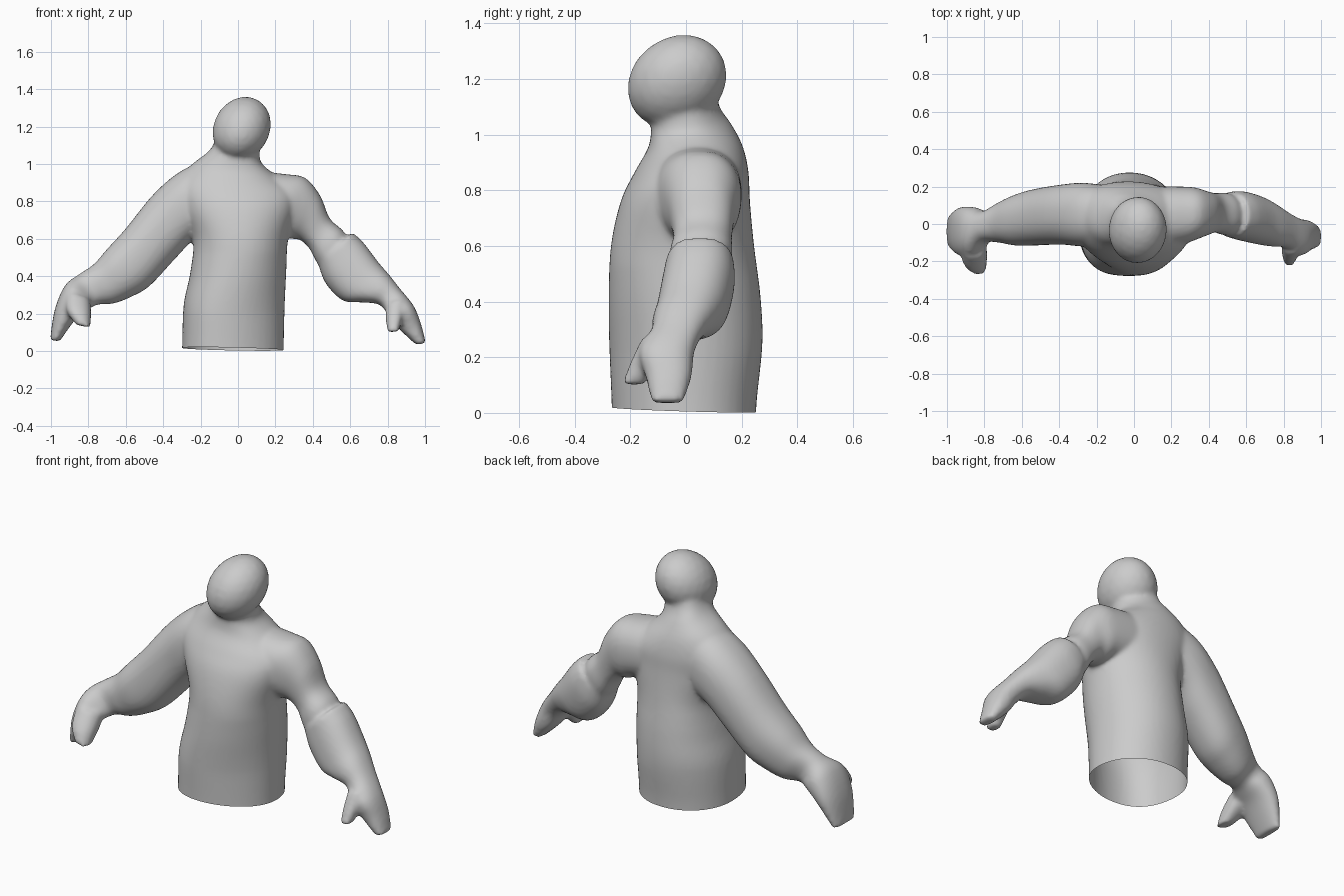
import bpy, bmesh, math
from mathutils import Vector

grey = bpy.data.materials.new("plain grey")
grey.diffuse_color = (0.6, 0.6, 0.6, 1)
SIDES, STEPS = 48, 5
parts = []


def spline(a, b, c, d, t):
    return 0.5 * (2 * b + (c - a) * t + (2 * a - 5 * b + 4 * c - d) * t * t
                  + (3 * b - a - 3 * c + d) * t ** 3)


def loft(name, sections, power=2.3, skew=0.0):
    """Closed tube; each section is (x1, z1, x2, z2, ymin, ymax)."""
    s = [sections[0]] + sections + [sections[-1]]
    rows = []
    for i in range(1, len(s) - 2):
        for k in range(STEPS):
            rows.append([spline(*p, k / STEPS) for p in zip(*s[i - 1:i + 3])])
    rows.append(sections[-1])
    bm = bmesh.new()
    rings = []
    for x1, z1, x2, z2, y0, y1 in rows:
        mid = Vector(((x1 + x2) / 2, (y0 + y1) / 2, (z1 + z2) / 2))
        u, v = Vector((x1 - x2, 0, z1 - z2)) / 2, Vector((0, y1 - y0, 0)) / 2
        low = max(0, min(1, 1.6 - 3 * mid.z))
        ring = []
        for j in range(SIDES):
            a = 2 * math.pi * j / SIDES
            c, d = math.cos(a), math.sin(a)
            p = (mid + u * math.copysign(abs(c) ** (2 / power), c)
                 + v * math.copysign(abs(d) ** (2 / power), d))
            # belly leans to -x near the waist, back leans to -x higher up
            p.x -= skew * d * d * (low if d < 0 else 0.6 * (1 - low))
            ring.append(bm.verts.new(p))
        rings.append(ring)
    for a, b in zip(rings, rings[1:]):
        for j in range(SIDES):
            k = (j + 1) % SIDES
            bm.faces.new((a[j], a[k], b[k], b[j]))
    bm.faces.new(rings[0])
    bm.faces.new(rings[-1])
    finish(name, bm)


def ball(name, centre, radii):
    bm = bmesh.new()
    bmesh.ops.create_icosphere(bm, subdivisions=3, radius=1)
    for v in bm.verts:
        v.co = Vector(centre) + Vector([a * b for a, b in zip(v.co, radii)])
        lean = v.co.z - centre[2]
        v.co += Vector((0.12, 0.15, 0)) * lean
    finish(name, bm)


def finish(name, bm):
    bmesh.ops.recalc_face_normals(bm, faces=bm.faces)
    me = bpy.data.meshes.new(name)
    bm.to_mesh(me)
    bm.free()
    ob = bpy.data.objects.new(name, me)
    bpy.context.collection.objects.link(ob)
    parts.append(ob)


# Torso rising into the neck
loft("torso", [
    (-0.30, -0.06, 0.245, -0.06, -0.265, 0.25),
    (-0.298, 0.05, 0.245, 0.05, -0.268, 0.255),
    (-0.29, 0.25, 0.25, 0.25, -0.276, 0.275),
    (-0.255, 0.42, 0.258, 0.42, -0.278, 0.268),
    (-0.24, 0.60, 0.268, 0.60, -0.27, 0.245),
    (-0.30, 0.76, 0.31, 0.76, -0.235, 0.23),
    (-0.33, 0.88, 0.31, 0.85, -0.185, 0.225),
    (-0.26, 0.985, 0.22, 0.925, -0.135, 0.205),
    (-0.16, 1.065, 0.13, 1.00, -0.125, 0.165),
    (-0.125, 1.12, 0.115, 1.06, -0.13, 0.125),
    (-0.11, 1.18, 0.12, 1.16, -0.12, 0.10)], 2.1, 0.05)

# Head
ball("head", (0.02, -0.032, 1.19), (0.155, 0.177, 0.17))

# Arm on the -x side, with hand and thumb
loft("right_arm", [
    (-0.12, 1.04, -0.12, 0.64, -0.11, 0.20),
    (-0.30, 0.965, -0.23, 0.60, -0.12, 0.22),
    (-0.45, 0.84, -0.33, 0.50, -0.11, 0.21),
    (-0.60, 0.655, -0.47, 0.35, -0.115, 0.185),
    (-0.70, 0.545, -0.56, 0.295, -0.115, 0.155),
    (-0.77, 0.465, -0.66, 0.255, -0.10, 0.115),
    (-0.85, 0.41, -0.74, 0.25, -0.10, 0.07),
    (-0.925, 0.35, -0.79, 0.23, -0.17, 0.09),
    (-0.98, 0.22, -0.86, 0.18, -0.17, 0.09),
    (-1.005, 0.06, -0.955, 0.05, -0.13, 0.05)])
loft("right_thumb", [
    (-0.92, 0.32, -0.79, 0.28, -0.18, -0.03),
    (-0.92, 0.22, -0.785, 0.20, -0.25, -0.09),
    (-0.865, 0.14, -0.79, 0.125, -0.275, -0.18)])

# Arm on the +x side, with a sharp fold at the elbow
loft("left_upper_arm", [
    (0.10, 0.96, 0.10, 0.64, -0.12, 0.20),
    (0.26, 0.945, 0.24, 0.62, -0.11, 0.20),
    (0.36, 0.925, 0.29, 0.60, -0.085, 0.195),
    (0.44, 0.83, 0.33, 0.595, -0.06, 0.175),
    (0.49, 0.71, 0.38, 0.55, -0.045, 0.165),
    (0.56, 0.645, 0.43, 0.46, -0.06, 0.165),
    (0.60, 0.58, 0.49, 0.40, -0.03, 0.13)])
loft("left_forearm", [
    (0.61, 0.635, 0.43, 0.46, -0.07, 0.17),
    (0.67, 0.58, 0.47, 0.36, -0.085, 0.175),
    (0.75, 0.475, 0.56, 0.27, -0.105, 0.15),
    (0.81, 0.405, 0.66, 0.26, -0.12, 0.11),
    (0.865, 0.335, 0.75, 0.25, -0.125, 0.065),
    (0.94, 0.24, 0.80, 0.20, -0.17, 0.03),
    (0.98, 0.14, 0.86, 0.12, -0.145, 0.02),
    (1.005, 0.04, 0.95, 0.035, -0.125, -0.01)])
loft("left_thumb", [
    (0.89, 0.28, 0.79, 0.25, -0.16, -0.04),
    (0.88, 0.19, 0.79, 0.17, -0.20, -0.09),
    (0.86, 0.105, 0.80, 0.10, -0.23, -0.15)])

# Fuse the parts into one skin and soften the joins
bpy.ops.object.select_all(action='DESELECT')
for ob in parts:
    ob.select_set(True)
body = parts[0]
bpy.context.view_layer.objects.active = body
bpy.ops.object.join()
body.name = "upper_body"
remesh = body.modifiers.new("fuse", 'REMESH')
remesh.mode = 'VOXEL'
remesh.voxel_size = 0.012
soften = body.modifiers.new("soften", 'SMOOTH')
soften.iterations = 8
for m in ("fuse", "soften"):
    bpy.ops.object.modifier_apply(modifier=m)

# Cut the waist open along a slightly tilted plane
bm = bmesh.new()
bm.from_mesh(body.data)
bmesh.ops.bisect_plane(bm, geom=bm.verts[:] + bm.edges[:] + bm.faces[:],
                       plane_co=(0, 0, 0.01), plane_no=(-0.02, -0.03, -1),
                       clear_outer=True)
bm.to_mesh(body.data)
bm.free()
body.data.materials.clear()
body.data.materials.append(grey)
bpy.ops.object.shade_smooth_by_angle(angle=math.radians(50))
